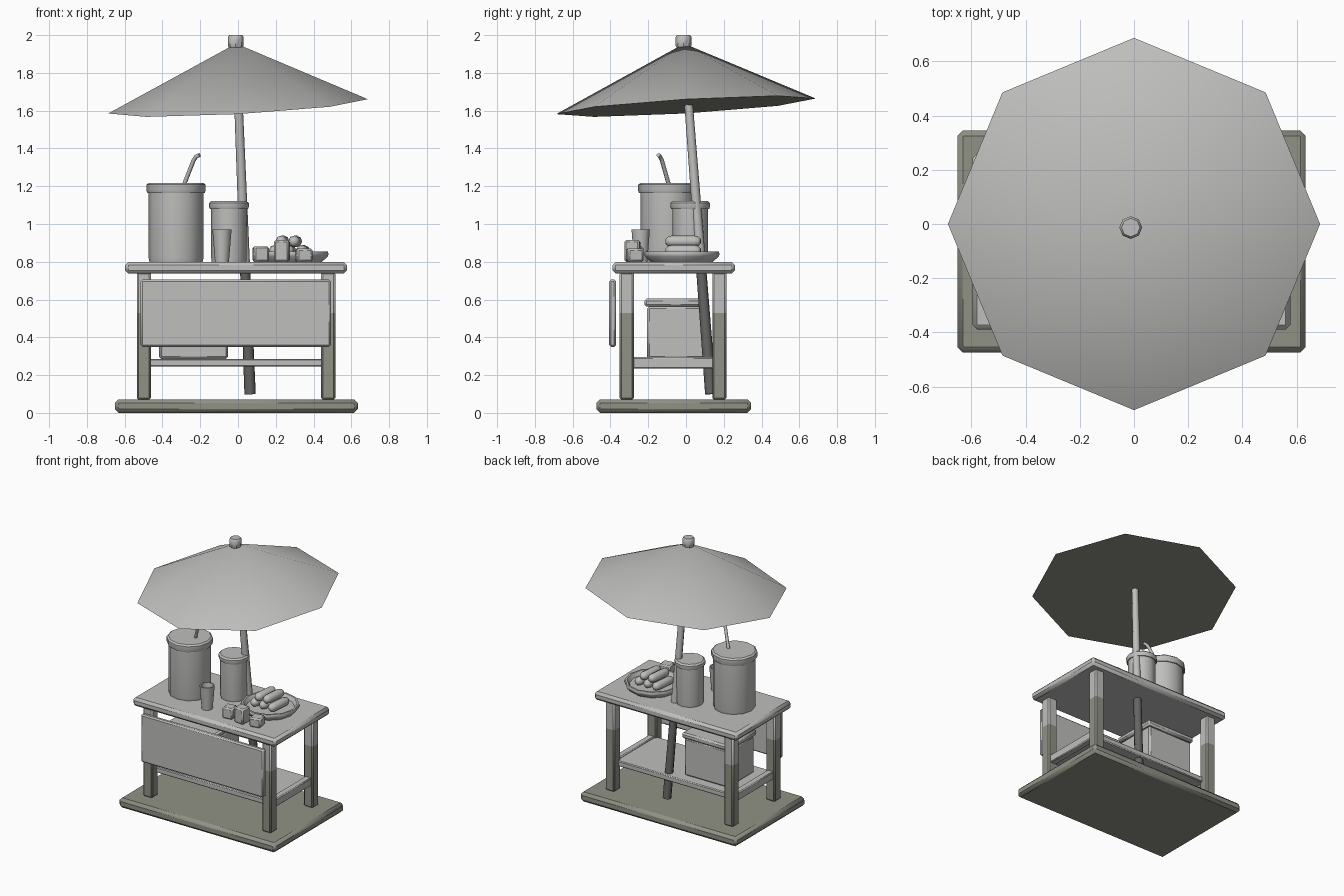
import bpy, bmesh, math
from mathutils import Vector, Matrix

if "Cube" in bpy.data.objects:
    bpy.data.objects.remove(bpy.data.objects["Cube"])


def material(name, r, g, b):
    m = bpy.data.materials.new(name)
    m.diffuse_color = (r, g, b, 1)
    m.use_nodes = True
    m.node_tree.nodes["Principled BSDF"].inputs["Base Color"].default_value = m.diffuse_color
    return m


LIGHT = material("light grey", 0.52, 0.52, 0.51)
OLIVE = material("olive grey", 0.28, 0.29, 0.24)
DARK = material("dark grey", 0.13, 0.13, 0.125)


def finish(name, bm, mats, angle=40):
    bmesh.ops.recalc_face_normals(bm, faces=bm.faces)
    me = bpy.data.meshes.new(name)
    bm.to_mesh(me)
    bm.free()
    for m in mats:
        me.materials.append(m)
    ob = bpy.data.objects.new(name, me)
    bpy.context.scene.collection.objects.link(ob)
    bpy.ops.object.select_all(action='DESELECT')
    ob.select_set(True)
    bpy.context.view_layer.objects.active = ob
    bpy.ops.object.shade_smooth_by_angle(angle=math.radians(angle))
    return ob


def box(name, x, y, z, mat=LIGHT, bevel=0.008, segs=1, turn=0, split=None):
    """Bevelled box from three ranges; split colours the part below a height olive."""
    bm = bmesh.new()
    bmesh.ops.create_cube(bm, size=1)
    size = [r[1] - r[0] for r in (x, y, z)]
    mid = Vector([(r[0] + r[1]) / 2 for r in (x, y, z)])
    bmesh.ops.scale(bm, vec=size, verts=bm.verts)
    bmesh.ops.bevel(bm, geom=bm.edges[:], offset=bevel, segments=segs,
                    affect='EDGES', profile=0.5)
    bmesh.ops.transform(bm, verts=bm.verts,
                        matrix=Matrix.Translation(mid) @ Matrix.Rotation(math.radians(turn), 4, 'Z'))
    mats = [mat]
    if split:
        bmesh.ops.bisect_plane(bm, geom=bm.verts[:] + bm.edges[:] + bm.faces[:],
                               plane_co=(0, 0, split), plane_no=(0, 0, 1))
        mats.append(OLIVE)
        for f in bm.faces:
            f.material_index = int(f.calc_center_median().z < split)
    return finish(name, bm, mats)


def lathe(name, cx, cy, profile, sides=12, mat=LIGHT, matrix=None):
    """Turn a list of (radius, height) points round an upright axis."""
    bm = bmesh.new()
    rings = []
    for r, z in profile:
        n = sides if r > 0 else 1
        rings.append([bm.verts.new((r * math.cos(2 * math.pi * i / sides),
                                    r * math.sin(2 * math.pi * i / sides), z)) for i in range(n)])
    for a, b in zip(rings, rings[1:]):
        for i in range(sides):
            j = (i + 1) % sides
            quad = [a[i % len(a)], a[j % len(a)], b[j % len(b)], b[i % len(b)]]
            bm.faces.new(list(dict.fromkeys(quad)))
    bm.transform(matrix or Matrix.Translation((cx, cy, 0)))
    return finish(name, bm, [mat])


def tube(name, points, radii, sides=8, mats=(LIGHT,), split=None):
    """Round bar through points, with one radius per point."""
    bm = bmesh.new()
    pts = [Vector(p) for p in points]
    rings = []
    for k, p in enumerate(pts):
        d = pts[min(k + 1, len(pts) - 1)] - pts[max(k - 1, 0)]
        q = Vector((0, 0, 1)).rotation_difference(d)
        rings.append([bm.verts.new(p + q @ Vector((radii[k] * math.cos(2 * math.pi * i / sides),
                                                   radii[k] * math.sin(2 * math.pi * i / sides), 0)))
                      for i in range(sides)])
    for a, b in zip(rings, rings[1:]):
        for i in range(sides):
            j = (i + 1) % sides
            bm.faces.new((a[i], a[j], b[j], b[i]))
    bm.faces.new(rings[0])
    bm.faces.new(rings[-1])
    if split:
        for f in bm.faces:
            f.material_index = int(f.calc_center_median().z < split)
    return finish(name, bm, mats, 50)


# Base slab and table
box("base", (-0.652, 0.634), (-0.475, 0.345), (0, 0.072), OLIVE, 0.02)
box("table_top", (-0.597, 0.578), (-0.39, 0.26), (0.737, 0.8), LIGHT, 0.018)
for xn, x in (("left", -0.498), ("right", 0.477)):
    for yn, y in (("front", -0.313), ("back", 0.177)):
        box(f"{yn}_{xn}_leg", (x - 0.038, x + 0.038), (y - 0.038, y + 0.038),
            (0.07, 0.745), LIGHT, 0.01, split=0.53)
    box(f"{xn}_rail", (x - 0.025, x + 0.025), (-0.3, 0.165), (0.235, 0.295), LIGHT, 0.006)
box("shelf", (-0.49, 0.47), (-0.3, 0.165), (0.245, 0.286), LIGHT, 0.006)
box("front_panel", (-0.515, 0.492), (-0.407, -0.37), (0.35, 0.705), LIGHT, 0.01)

# Cool box on the shelf
box("cool_box", (-0.418, -0.052), (-0.206, 0.1), (0.286, 0.565), LIGHT, 0.012)
box("cool_box_lid", (-0.43, -0.04), (-0.22, 0.112), (0.562, 0.605), LIGHT, 0.012)

# Two jars with lids
for name, x, y, r, top, lid in (("large_jar", -0.328, -0.097, 0.145, 1.17, 0.048),
                                ("small_jar", -0.048, 0.022, 0.094, 1.085, 0.036)):
    lathe(name, x, y, [(0, 0.798), (r * 0.97, 0.798), (r, 0.82), (r, top), (0, top)])
    o = r + 0.011
    lathe(name + "_lid", x, y, [(0, top - 0.005), (o - 0.004, top - 0.005), (o, top + 0.005),
                                (o, top + lid - 0.01), (o - 0.012, top + lid), (0, top + lid)])

# Bent ladle handle and cup
tube("ladle_handle", [(-0.30, -0.085, 1.17), (-0.283, -0.093, 1.215), (-0.236, -0.127, 1.335),
                      (-0.222, -0.137, 1.357), (-0.203, -0.146, 1.365)], [0.011] * 5)
lathe("cup", -0.085, -0.24, [(0, 0.798), (0.037, 0.798), (0.051, 0.972), (0.043, 0.972),
                             (0.038, 0.93), (0, 0.93)], 10)

# Snack cubes
for i, (x, y, s, h, t) in enumerate(((0.12, -0.268, 0.08, 0.082, 8), (0.232, -0.284, 0.08, 0.115, -5),
                                     (0.348, -0.272, 0.084, 0.07, 10))):
    s /= 2
    box(f"snack_cube_{i + 1}", (x - s, x + s), (y - s, y + s), (0.8, 0.8 + h), LIGHT, 0.01, turn=t)

# Plate with a stack of rolls
lathe("plate", 0.28, -0.022, [(0, 0.8), (0.165, 0.8), (0.195, 0.828), (0.2, 0.842), (0.195, 0.855),
                              (0.182, 0.855), (0.165, 0.828), (0, 0.825)])
for i, (x, z) in enumerate(((0.2, 0.858), (0.272, 0.858), (0.344, 0.858), (0.235, 0.908), (0.303, 0.908))):
    ys = (-0.108, -0.095, -0.075, 0.045, 0.065, 0.078)
    tube(f"roll_{i + 1}", [(x + 0.1 * (y + 0.015), y, z) for y in ys],
         (0.012, 0.026, 0.031, 0.031, 0.026, 0.012))

# Leaning umbrella pole, darker under the table
foot, head = Vector((0.064, 0.131, 0.1)), Vector((-0.01, -0.01, 1.95))
tube("umbrella_pole", [foot, foot.lerp(head, 0.35), head], [0.03, 0.027, 0.021],
     mats=(LIGHT, DARK), split=0.7)

# Eight-sided tilted canopy with a flat underside
bm = bmesh.new()
tip = bm.verts.new((-0.01, -0.01, 1.955))
under = bm.verts.new((0, 0, 1.628))
rim = []
for i in range(8):
    x, y = 0.687 * math.cos(i * math.pi / 4), 0.687 * math.sin(i * math.pi / 4)
    rim.append(bm.verts.new((x, y, 1.623 + 0.055 * x + 0.06 * y)))
for i in range(8):
    j = (i + 1) % 8
    bm.faces.new((rim[i], rim[j], tip))
    bm.faces.new((rim[j], rim[i], under)).material_index = 1
finish("canopy", bm, [LIGHT, OLIVE], 24)
lathe("canopy_cap", -0.012, -0.013, [(0, 1.935), (0.038, 1.935), (0.042, 1.945), (0.042, 1.99),
                                     (0.034, 2.0), (0, 2.0)], 8)
